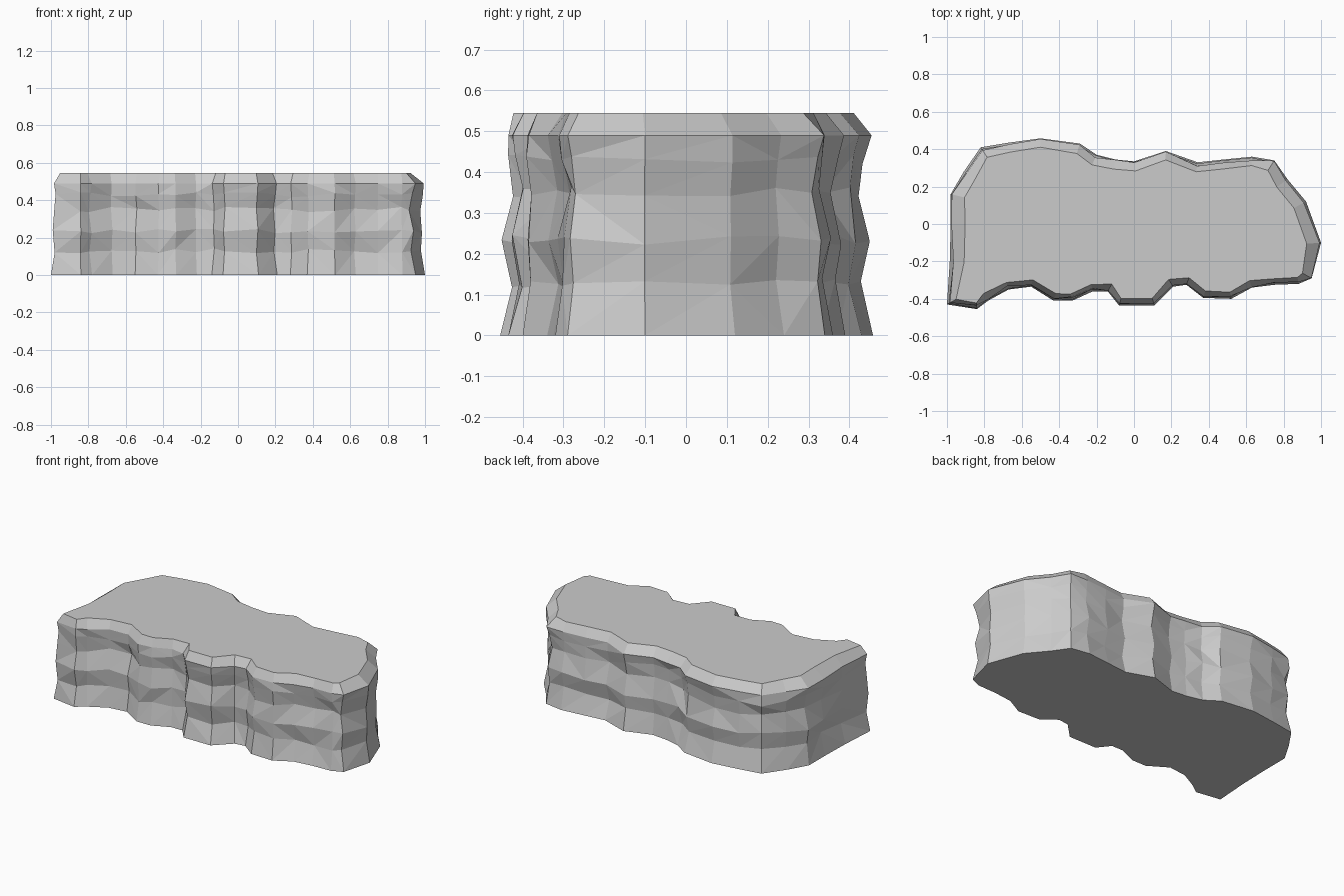
import bpy, bmesh, random
from mathutils import Vector

if "Cube" in bpy.data.objects:
    bpy.data.objects.remove(bpy.data.objects["Cube"])

random.seed(7)

# Footprint of the rock, counter-clockwise from the front left corner
outline = [(-1.0, -.43), (-.84, -.455), (-.78, -.41), (-.67, -.35), (-.55, -.335),
           (-.43, -.41), (-.33, -.41), (-.22, -.36), (-.14, -.36), (-.08, -.435),
           (.11, -.435), (.21, -.335), (.28, -.325), (.37, -.395), (.52, -.40),
           (.63, -.34), (.75, -.325), (.88, -.32), (.95, -.29), (1.0, -.10),
           (.92, .12), (.82, .24), (.75, .34), (.63, .36), (.48, .345), (.34, .33),
           (.17, .39), (0, .335), (-.1, .345), (-.2, .37), (-.29, .43), (-.5, .458),
           (-.67, .435), (-.82, .41), (-.91, .28), (-.98, .16), (-.98, 0), (-.985, -.2)]
pts = [Vector(p) for p in outline]
n = len(pts)

# Outward direction at each footprint point
normals = []
for i in range(n):
    t = pts[(i + 1) % n] - pts[i - 1]
    normals.append(Vector((t.y, -t.x)).normalized())

# Height and inward offset of each weathered layer
layers = [(0, 0), (.13, .025), (.235, .012), (.35, .03), (.43, .018), (.49, .01), (.545, .035)]


def make_ring(bm, z, inset, level):
    ring = []
    for p, nrm in zip(pts, normals):
        d, h = inset, z
        if level == len(layers) - 1:          # top chamfer is wider at the ends and back
            d += .03 * abs(nrm.x) + (.012 if nrm.y > 0 else -.005)
        elif level > 0:                       # chipped, uneven sides
            d += random.uniform(-.009, .011)
            h += random.uniform(-.014, .014) if level < 5 else 0
        q = p - nrm * d
        ring.append(bm.verts.new((q.x, q.y, h)))
    return ring


bm = bmesh.new()
rings = [make_ring(bm, z, d, k) for k, (z, d) in enumerate(layers)]

# Faceted walls
for k in range(len(rings) - 1):
    a, b = rings[k], rings[k + 1]
    for i in range(n):
        j = (i + 1) % n
        if k == len(rings) - 2:
            bm.faces.new((a[i], a[j], b[j], b[i]))
        elif random.random() < .5:
            bm.faces.new((a[i], a[j], b[j]))
            bm.faces.new((a[i], b[j], b[i]))
        else:
            bm.faces.new((a[i], a[j], b[i]))
            bm.faces.new((a[j], b[j], b[i]))

# Flat top and underside
caps = [bm.faces.new(rings[-1]), bm.faces.new(rings[0][::-1])]
bmesh.ops.triangulate(bm, faces=caps)
bmesh.ops.recalc_face_normals(bm, faces=bm.faces)

mesh = bpy.data.meshes.new("rock_ledge")
bm.to_mesh(mesh)
bm.free()
bpy.context.collection.objects.link(bpy.data.objects.new("rock_ledge", mesh))
